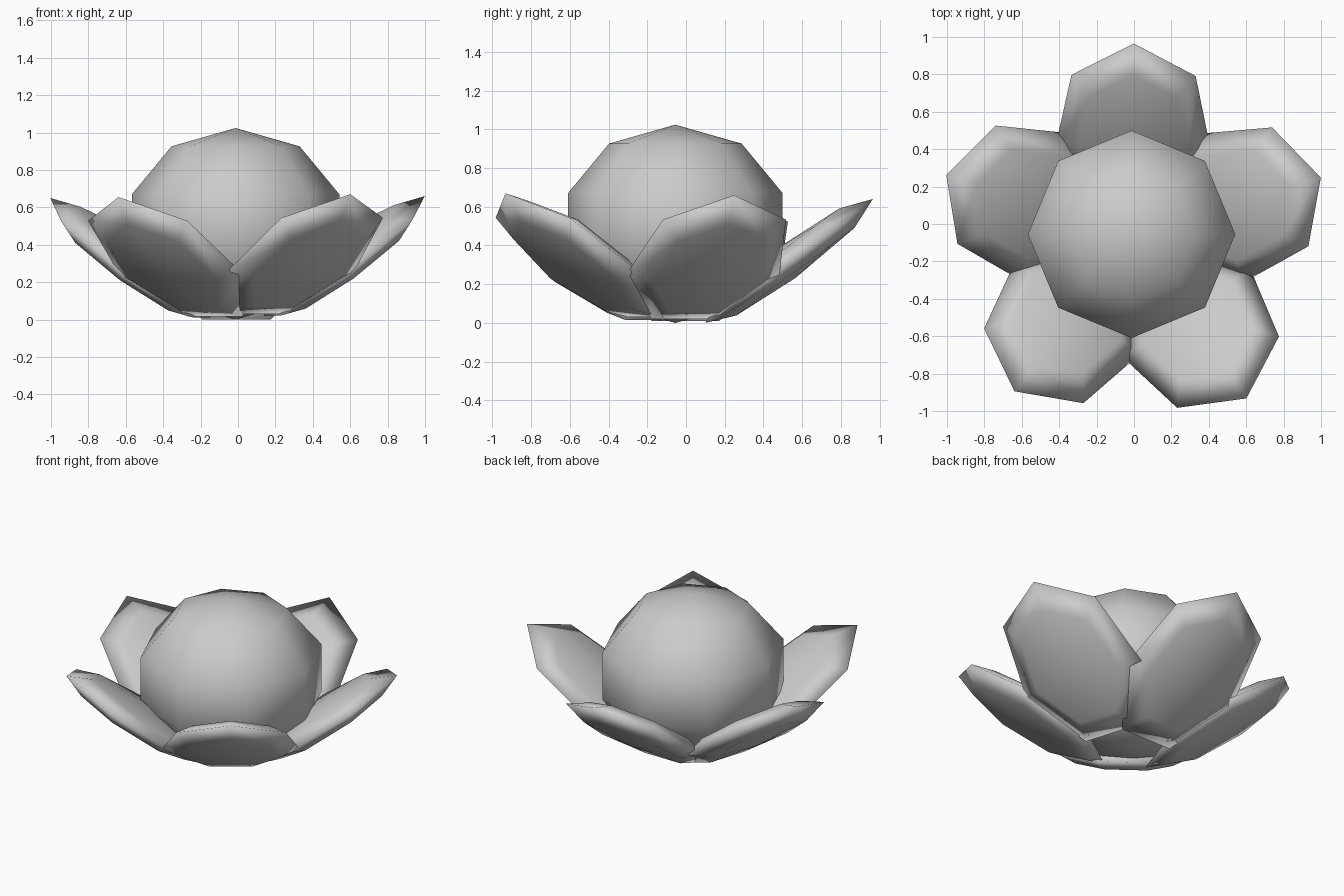
import bpy, bmesh, math
from mathutils import Matrix, Vector

if "Cube" in bpy.data.objects:
    bpy.data.objects.remove(bpy.data.objects["Cube"])

AXIS = Vector((-0.01, -0.06, 0.0))   # flower's central axis


def ellipsoid(name, segments, bands, size, placement):
    """Low-poly squashed ball with one equator corner on its local +X."""
    bm = bmesh.new()
    bmesh.ops.create_uvsphere(bm, u_segments=segments, v_segments=bands, radius=1)
    corner = max(bm.verts, key=lambda v: v.co.x ** 2 + v.co.y ** 2).co
    turn = Matrix.Rotation(-math.atan2(corner.y, corner.x), 4, 'Z')
    bm.transform(placement @ Matrix.Diagonal((*size, 1)) @ turn)
    mesh = bpy.data.meshes.new(name)
    bm.to_mesh(mesh)
    bm.free()
    for face in mesh.polygons:
        face.use_smooth = True
    obj = bpy.data.objects.new(name, mesh)
    bpy.context.collection.objects.link(obj)
    return obj


# Round flower centre
ellipsoid("flower_centre", 8, 5, (0.583, 0.583, 0.512),
          Matrix.Translation((-0.013, -0.055, 0.512)))

# Five seven-sided petals: (direction in degrees, tip distance, tip height)
TILT = math.radians(36.5)
LENGTH, WIDTH, THICKNESS = 0.565, 0.425, 0.09
petals = [(89.5, 1.025, 0.64), (162, 1.045, 0.65), (233, 1.045, 0.655),
          (305, 1.065, 0.67), (17, 1.055, 0.66)]
for i, (angle, reach, height) in enumerate(petals, 1):
    centre = Vector((reach - LENGTH * math.cos(TILT), 0,
                     height - LENGTH * math.sin(TILT)))
    place = (Matrix.Translation(AXIS)
             @ Matrix.Rotation(math.radians(angle), 4, 'Z')
             @ Matrix.Translation(centre)
             @ Matrix.Rotation(-TILT, 4, 'Y'))
    ellipsoid(f"petal_{i}", 7, 4, (LENGTH, WIDTH, THICKNESS), place)
